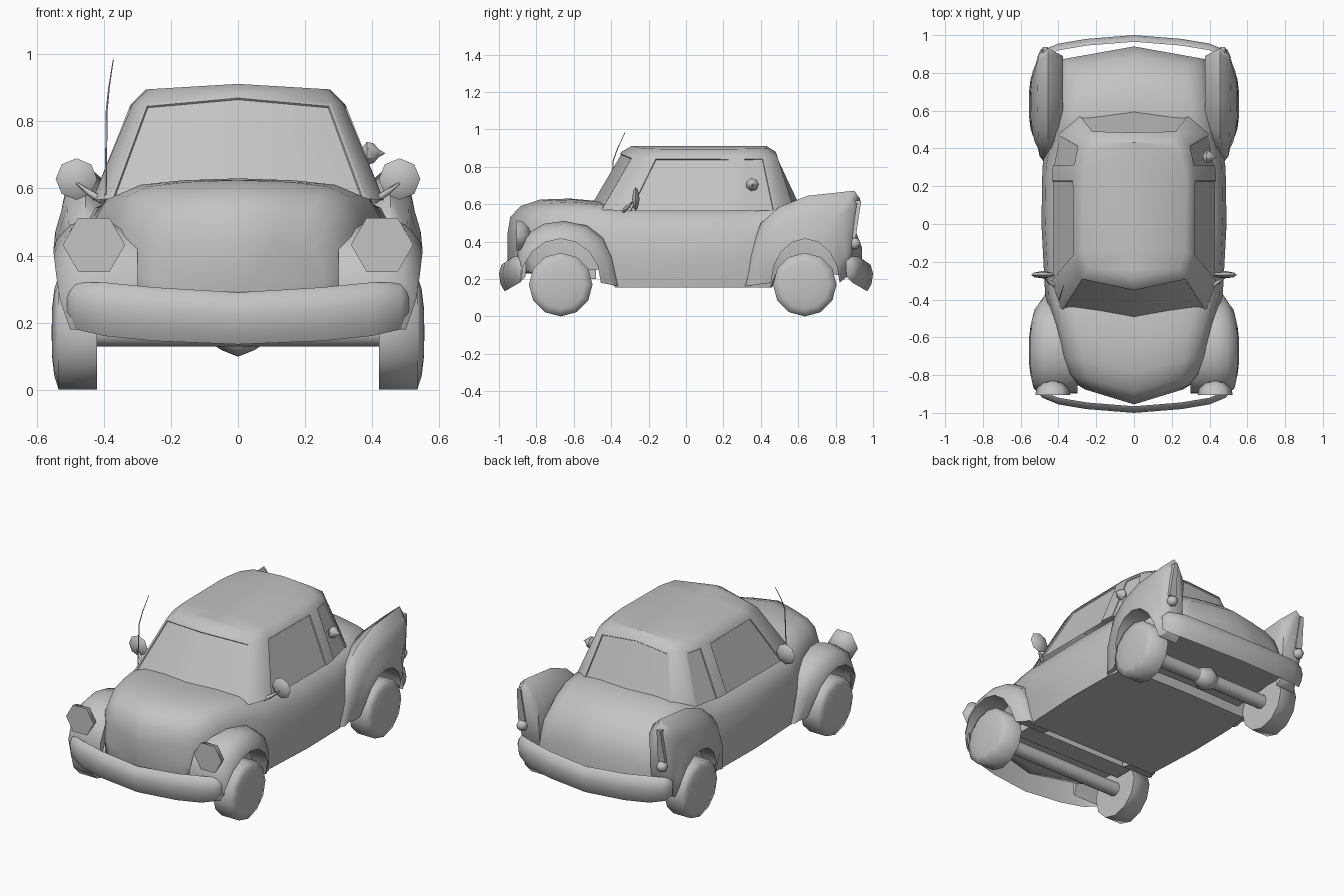
import bpy, bmesh, math
from mathutils import Vector

cube = bpy.data.objects.get("Cube")
if cube:
    bpy.data.objects.remove(cube)

paint = bpy.data.materials.new("grey_paint")
paint.use_nodes = True
paint.diffuse_color = (0.55, 0.55, 0.55, 1)
for node in paint.node_tree.nodes:
    if node.type == "BSDF_PRINCIPLED":
        node.inputs["Base Color"].default_value = paint.diffuse_color


def finish(name, bm, angle=38):
    mesh = bpy.data.meshes.new(name)
    bm.to_mesh(mesh)
    bm.free()
    mesh.materials.append(paint)
    mesh.shade_smooth()
    mesh.set_sharp_from_angle(angle=math.radians(angle))
    obj = bpy.data.objects.new(name, mesh)
    bpy.context.collection.objects.link(obj)


def skin(rows, loop=False, caps="", mirror=True):
    """Stretch a surface over rows of points, then mirror it left to right."""
    bm = bmesh.new()
    grid = [[bm.verts.new(p) for p in row] for row in rows]
    count = len(rows[0])
    for a, b in zip(grid, grid[1:]):
        for i in range(count if loop else count - 1):
            j = (i + 1) % count
            bm.faces.new((a[i], a[j], b[j], b[i]))
    if "start" in caps:
        bm.faces.new(grid[0])
    if "end" in caps:
        bm.faces.new(grid[-1][::-1])
    if mirror:
        bmesh.ops.mirror(bm, geom=bm.verts[:] + bm.edges[:] + bm.faces[:],
                         axis="X", merge_dist=0.0005)
    bmesh.ops.remove_doubles(bm, verts=bm.verts[:], dist=0.0005)
    bmesh.ops.recalc_face_normals(bm, faces=bm.faces[:])
    return bm


def lathe(name, origin, axis, profile, sides, mirror=True, angle=38):
    """Turn (distance, radius) pairs around the x or y axis."""
    rows = []
    for d, r in profile:
        ring = []
        for i in range(sides):
            t = math.tau * i / sides
            u, v = r * math.cos(t), r * math.sin(t)
            ring.append(Vector(origin) + Vector((d, u, v) if axis == "x" else (u, d, v)))
        rows.append(ring)
    finish(name, skin(rows, loop=True, mirror=mirror), angle)


def wire(name, points, radii, thickness):
    curve = bpy.data.curves.new(name, "CURVE")
    curve.dimensions = "3D"
    curve.bevel_depth = thickness
    curve.bevel_resolution = 1
    curve.use_fill_caps = True
    line = curve.splines.new("POLY")
    line.points.add(len(points) - 1)
    for target, p, r in zip(line.points, points, radii):
        target.co = (*p, 1)
        target.radius = r
    curve.materials.append(paint)
    obj = bpy.data.objects.new(name, curve)
    bpy.context.collection.objects.link(obj)


# Lower body: one cross-section stretched along the length, with a bowed nose and tail
section = [(0, 1), (.4, .985), (.7, .95), (.87, .87), (.96, .68), (1, .35), (.955, 0), (0, 0)]
stations = [  # y, half width, bottom, top
    (-.955, .26, .27, .44), (-.94, .3, .24, .53), (-.885, .35, .23, .59),
    (-.78, .385, .24, .625), (-.62, .415, .25, .63), (-.45, .45, .25, .615),
    (-.38, .47, .155, .605), (0, .49, .155, .6), (.3, .485, .155, .6),
    (.46, .46, .155, .615), (.5, .45, .24, .625), (.65, .43, .24, .62),
    (.78, .41, .23, .585), (.89, .4, .22, .5), (.94, .38, .22, .37)]
rows = []
for y, w, low, high in stations:
    bow = max(0, abs(y) - .4) * (-.33 if y > 0 else .55)
    rows.append([(w * fx, y + bow * w * fx, low + (high - low) * fz) for fx, fz in section])
finish("body", skin(rows, caps="start end"), 55)

# Cabin: belt, window top, roof edge and roof spine
belt = [(0, -.51), (.385, -.45), (.435, -.31), (.435, .24),
        (.43, .3), (.395, .48), (.3, .575), (0, .61)]
head = [(0, -.345), (.28, -.285), (.315, -.17), (.32, .24),
        (.315, .3), (.29, .42), (.23, .485), (0, .48)]
roof = [(x * .86, .08 + (y - .08) * .87) for x, y in head]
cabin = skin([
    [(x, y, .6 - .08 * x) for x, y in belt],
    [(x, y, .88 - .09 * x) for x, y in head],
    [(x, y, .912 - .06 * x) for x, y in roof],
    [(0, y, .912) for x, y in roof]])
# Recessed windows: a flush frame, then a sharp step inwards
panes = []
for face in cabin.faces:
    c = face.calc_center_median()
    if .62 < c.z < .8 and (abs(c.x) < .22 or abs(c.y) < .1 or .33 < c.y < .42):
        panes.append(face)
for width, step in ((.012, 0), (.002, -.006)):
    bmesh.ops.inset_region(cabin, faces=panes, thickness=width, depth=step, use_even_offset=True)
finish("cabin", cabin, 52)


# Fenders: the skin runs from the wheel arch out to the side outline
def fender(name, centre, radii, outline, ridge, inner):
    cy, cz = centre
    rows = []
    for i, (oy, oz) in enumerate(outline):
        t = i / (len(outline) - 1)
        ay = cy - radii[0] * math.cos(t * math.pi)
        az = cz + radii[1] * math.sin(t * math.pi)
        wide = .505 + .05 * math.sin(t * math.pi) ** .5
        shape = [(inner, 0), (wide - .004, 0), (wide - .01, .25), (wide - .027, .5),
                 (wide * .55 + ridge * .45, .82), (ridge, 1), (inner, .75)]
        rows.append([(x, ay + (oy - ay) * f, az + (oz - az) * f) for x, f in shape])
    finish(name, skin(rows, loop=True, caps="start end"), 60)


fender("front_fenders", (-.67, .18), (.215, .235),
       [(-.9, .2), (-.9, .34), (-.855, .44), (-.76, .495), (-.65, .51),
        (-.53, .485), (-.44, .42), (-.39, .32), (-.355, .16)], .43, .3)
fender("rear_fenders", (.638, .18), (.183, .235),
       [(.31, .16), (.335, .32), (.4, .5), (.5, .585), (.65, .645),
        (.9, .672), (.93, .63), (.9, .4), (.87, .22)], .455, .375)

# Bumpers
for side, name in ((1, "front_bumper"), (-1, "rear_bumper")):
    rows = []
    for x, y, low, high in [(0, -1, .135, .29), (.25, -.98, .145, .305), (.4, -.955, .16, .32),
                            (.485, -.92, .18, .32), (.51, -.89, .21, .295)]:
        lens = [(.035, 1), (.012, .9), (0, .6), (.008, .25), (.03, 0), (.035, .5)]
        rows.append([(x, side * (y + dy), low + (high - low) * f) for dy, f in lens])
    finish(name, skin(rows, loop=True, caps="end"), 50)

# Wheels and axles
tyre = [(0, 0), (0, .17), (.115, .17), (.128, .13), (.135, .07), (.136, 0)]
for name, y in (("front", -.67), ("rear", .635)):
    lathe(name + "_wheels", (.42, y, .17), "x", tyre, 12, angle=75)
    lathe(name + "_axle", (0, y, .17), "x", [(0, .042), (.44, .042)], 8, angle=50)
lathe("differential", (0, .635, .17), "x", [(0, .072), (.05, .052), (.075, .035)], 8, angle=50)


# Underside plates
def plate(name, y0, y1, low, high, half):
    rows = [[(x, y0, low), (x, y1, low), (x, y1, high), (x, y0, high)] for x in (0, half)]
    finish(name, skin(rows, loop=True, caps="end"))


plate("front_crossmember", -.6, -.48, .2, .26, .38)
plate("rear_crossmember", .47, .56, .2, .26, .38)

# Headlights: flat six-sided glass with a round bowl behind
lathe("headlights", (.43, -.905, .432), "y",
      [(0, 0), (0, .093), (.035, .085), (.065, .05), (.08, 0)], 6, angle=62)

# Tail lamps: a slim leaning plate above a round lamp
rows = []
for y, z, half in ((.937, .62, .012), (.907, .42, .024)):
    rows.append([(.47 - half, y, z), (.47 + half, y, z),
                 (.47 + half, y - .03, z), (.47 - half, y - .03, z)])
finish("tail_lamps", skin(rows, loop=True, caps="start end"))
ball = [(-.034, 0), (-.024, .024), (0, .034), (.024, .024), (.034, 0)]
lathe("round_tail_lamps", (.47, .9, .39), "y", ball, 8, angle=60)

# Door mirrors and their stalks
lathe("door_mirrors", (.482, -.27, .628), "y",
      [(-.018, 0), (-.012, .045), (0, .062), (.012, .05), (.022, 0)], 8, angle=50)
for side, name in ((1, "left"), (-1, "right")):
    wire(name + "_mirror_stalk",
         [(side * .405, -.335, .565), (side * .44, -.31, .585), (side * .487, -.28, .62)],
         [1, .8, .2], .012)

# Fuel cap on the left rear quarter
lathe("fuel_cap", (.365, .355, .705), "x",
      [(0, .012), (.02, .035), (.04, .03), (.055, .012), (.075, 0)], 7, mirror=False)

# Radio aerial
wire("aerial", [(-.395, -.4, .55), (-.392, -.39, .83), (-.385, -.365, .9), (-.372, -.325, .985)],
     [1, 1, .8, .5], .003)
